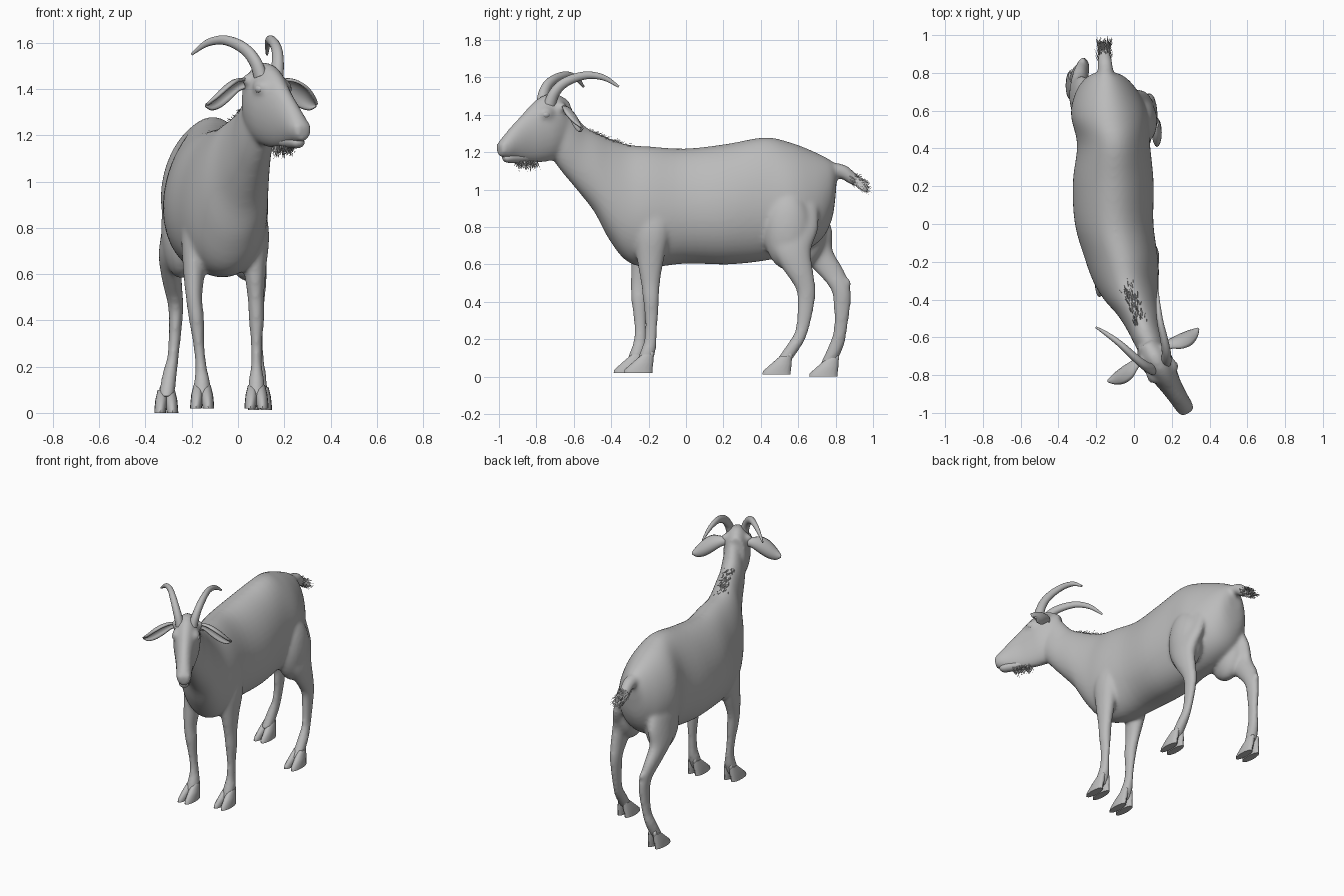
import bpy, bmesh, math, random
from mathutils import Vector, Matrix

random.seed(4)
if "Cube" in bpy.data.objects:
    bpy.data.objects.remove(bpy.data.objects["Cube"])

grey = bpy.data.materials.new("plain_grey")
grey.use_nodes = True
grey.diffuse_color = (0.5, 0.5, 0.5, 1)
grey.node_tree.nodes["Principled BSDF"].inputs["Base Color"].default_value = (0.5, 0.5, 0.5, 1)

# Head frame: x sideways, -y along the muzzle
HEAD = Matrix.Translation((0.105, -0.70, 0)) @ Matrix.Rotation(math.radians(30), 4, "Z")


def refine(rows, steps=4):
    """Catmull-Rom interpolation of rows of any length."""
    out = []
    for i in range(len(rows) - 1):
        p0, p1, p2 = rows[max(i - 1, 0)], rows[i], rows[i + 1]
        p3 = rows[min(i + 2, len(rows) - 1)]
        for k in range(steps):
            t = k / steps
            out.append([0.5 * (2 * b + (c - a) * t + (2 * a - 5 * b + 4 * c - d) * t * t
                               + (3 * b - a - 3 * c + d) * t ** 3)
                        for a, b, c, d in zip(p0, p1, p2, p3)])
    return out + [list(rows[-1])]


def loft(bm, rings, sides=20, egg=0.0, matrix=Matrix()):
    """Closed tube through rings of (centre, half axis a, half axis b)."""
    loops = []
    for c, a, b in rings:
        c, a, b = Vector(c), Vector(a), Vector(b)
        loop = []
        for i in range(sides):
            t = 2 * math.pi * i / sides
            p = c + a * math.cos(t) * (1 - egg * math.sin(t)) + b * math.sin(t)
            loop.append(bm.verts.new(matrix @ p))
        loops.append(loop)
    for u, v in zip(loops, loops[1:]):
        for i in range(sides):
            j = (i + 1) % sides
            bm.faces.new((u[i], u[j], v[j], v[i]))
    bm.faces.new(loops[0][::-1])
    bm.faces.new(loops[-1])


def ball(bm, centre, size, matrix=Matrix()):
    m = matrix @ Matrix.Translation(centre) @ Matrix.Diagonal((*size, 1))
    bmesh.ops.create_uvsphere(bm, u_segments=24, v_segments=16, radius=1, matrix=m)


def finish(bm, name, angle=50):
    bmesh.ops.recalc_face_normals(bm, faces=bm.faces)
    mesh = bpy.data.meshes.new(name)
    bm.to_mesh(mesh)
    bm.free()
    mesh.materials.append(grey)
    ob = bpy.data.objects.new(name, mesh)
    bpy.context.collection.objects.link(ob)
    bpy.ops.object.select_all(action="DESELECT")
    ob.select_set(True)
    bpy.context.view_layer.objects.active = ob
    bpy.ops.object.shade_smooth_by_angle(angle=math.radians(angle))
    return ob


def upright(rows):
    """Rings from rows of back y, z, underside y, z, centre x, half width."""
    return [((x, (yt + yb) / 2, (zt + zb) / 2), (w, 0, 0), (0, (yt - yb) / 2, (zt - zb) / 2))
            for yt, zt, yb, zb, x, w in refine(rows)]


# Trunk and neck
skin = bmesh.new()
trunk = [(.81, 1.12, .80, .97, -.15, .045), (.77, 1.16, .78, .84, -.148, .105),
         (.67, 1.21, .72, .73, -.143, .165), (.55, 1.255, .60, .66, -.13, .203),
         (.42, 1.28, .42, .62, -.108, .192), (.22, 1.245, .22, .60, -.11, .213),
         (0, 1.22, 0, .605, -.105, .207), (-.18, 1.23, -.2, .585, -.065, .192),
         (-.30, 1.24, -.32, .62, -.042, .17), (-.39, 1.265, -.415, .74, -.012, .143),
         (-.47, 1.30, -.49, .88, .025, .112), (-.54, 1.34, -.58, .995, .055, .09),
         (-.59, 1.40, -.66, 1.09, .08, .08), (-.63, 1.46, -.72, 1.17, .10, .07)]
loft(skin, upright(trunk), 48, 0.1)

# Skull
skull = [(.08, 1.48, .08, 1.20, 0, .06), (0, 1.515, .04, 1.175, 0, .08),
         (-.07, 1.505, -.02, 1.155, 0, .084), (-.13, 1.468, -.09, 1.145, 0, .072),
         (-.20, 1.403, -.16, 1.145, 0, .058), (-.27, 1.338, -.24, 1.155, .003, .05),
         (-.325, 1.28, -.30, 1.165, .006, .047), (-.354, 1.245, -.348, 1.178, .008, .034)]
loft(skin, upright(skull), 24, -0.04, HEAD)
for s in (-1, 1):
    ball(skin, (s * .058, -.085, 1.405), (.03, .05, .038), HEAD)
    ball(skin, (s * .026 + .006, -.325, 1.235), (.02, .026, .022), HEAD)
    ball(skin, (s * .06, .0, 1.44), (.04, .03, .03), HEAD)

# Legs share a thickness profile (z, half width, half depth) per pair
FORE = [(.95, .045, .10), (.78, .058, .095), (.62, .048, .072), (.5, .036, .052), (.41, .034, .044),
        (.3, .025, .035), (.2, .025, .035), (.13, .036, .042), (.06, .036, .042)]
HIND = [(.98, .05, .12), (.8, .06, .14), (.68, .053, .105), (.57, .043, .08), (.47, .034, .054),
        (.38, .029, .046), (.25, .025, .037), (.17, .032, .042), (.07, .036, .042)]
legs = [
    (FORE, (.06, .077, .074, .077, .08, .08, .08, .08, .08),
     (-.17, -.18, -.19, -.19, -.187, -.185, -.19, -.205, -.23), .02),
    (FORE, (-.18, -.187, -.19, -.19, -.18, -.17, -.16, -.155, -.155),
     (-.18, -.19, -.22, -.245, -.25, -.245, -.245, -.26, -.285), .02),
    (HIND, (-.01, .04, .07, .08, .08, .08, .085, .09, .095),
     (.58, .57, .565, .60, .64, .64, .62, .58, .51), .012),
    (HIND, (-.245, -.268, -.29, -.285, -.27, -.27, -.28, -.295, -.31),
     (.58, .64, .68, .765, .825, .834, .825, .805, .76), .0)]
hooves = bmesh.new()
TOE = [(-.002, 0, .025, .076), (0, .018, .026, .074), (.025, .058, .026, .054), (.05, .10, .02, .03)]
for profile, xs, ys, ground in legs:
    rows = refine([(x, y, *p) for p, x, y in zip(profile, xs, ys)])
    loft(skin, [((x, y, z), (w, 0, 0), (0, d, 0)) for x, y, z, w, d in rows])
    # Cloven hoof and dewclaws
    for s in (-1, 1):
        loft(hooves, [((xs[-1] + s * (.027 - z * .1), ys[-1] - .024 + dy, ground + z),
                       (w, 0, 0), (0, d, 0)) for dy, z, w, d in TOE], 16)
        ball(hooves, (xs[-1] + s * .018, ys[-1] + .045, ground + .10), (.012, .014, .02))
finish(hooves, "hooves")

# Thigh muscles and hock points
ball(skin, (.035, .545, .78), (.088, .13, .21))
ball(skin, (-.245, .61, .79), (.088, .14, .21))
ball(skin, (.08, .672, .485), (.02, .02, .03))
ball(skin, (-.27, .863, .50), (.02, .02, .03))

# Tail dock
tail = refine([(-.15, .77, 1.105, .045), (-.152, .84, 1.095, .04),
               (-.156, .89, 1.06, .034), (-.16, .945, 1.025, .018)])
loft(skin, [((x, y, z), (r, 0, 0), (0, .4 * r, .9 * r)) for x, y, z, r in tail])

# Blend trunk, skull, legs and tail into one skin
body = finish(skin, "body")
remesh = body.modifiers.new("blend", "REMESH")
remesh.mode = "VOXEL"
remesh.voxel_size = 0.01
remesh.use_smooth_shade = True
relax = body.modifiers.new("relax", "SMOOTH")
relax.factor = 0.5
relax.iterations = 16

# Lower jaw, leaving a crease for the mouth
jaw = bmesh.new()
loft(jaw, upright([(-.14, 1.21, -.13, 1.165, 0, .022), (-.2, 1.20, -.19, 1.147, .002, .03),
                   (-.27, 1.20, -.265, 1.143, .004, .033), (-.305, 1.19, -.305, 1.146, .006, .028),
                   (-.325, 1.18, -.322, 1.158, .008, .014)]), 16, 0, HEAD)
finish(jaw, "lower_jaw")

# Horns, ears and eyes on both sides
HORN = [(.04, -.055, 1.455, .034), (.054, -.04, 1.51, .03), (.073, -.003, 1.56, .027),
        (.095, .06, 1.595, .024), (.12, .14, 1.612, .02), (.153, .218, 1.597, .015), (.188, .285, 1.55, .006)]
EAR = [(.06, .018, 1.435, .024), (.10, .025, 1.43, .03), (.15, .02, 1.415, .05),
       (.20, .015, 1.385, .052), (.245, .01, 1.35, .032), (.275, .008, 1.33, .004)]
for side, s in (("right", -1), ("left", 1)):
    horn = bmesh.new()
    rows = refine([(s * x, y, z, r) for x, y, z, r in HORN], 6)
    pts = [Vector(r[:3]) for r in rows]
    rings = []
    for i, p in enumerate(pts):
        tangent = (pts[min(i + 1, len(pts) - 1)] - pts[max(i - 1, 0)]).normalized()
        a = tangent.cross(Vector((1, 0, 0))).normalized()
        rings.append((p, a * rows[i][3], a.cross(tangent) * rows[i][3] * .85))
    loft(horn, rings, 16, 0, HEAD)
    finish(horn, side + "_horn")

    ear = bmesh.new()
    wide, cup = Vector((0, -.6, .8)), Vector((0, -.8, -.6))
    grid = []
    for x, y, z, w in refine(EAR):
        grid.append([ear.verts.new(HEAD @ (Vector((s * x, y, z)) + wide * w * math.sin(v * .35)
                                           + cup * w * .9 * (1 - math.cos(v * .35))))
                     for v in range(-4, 5)])
    for u, v in zip(grid, grid[1:]):
        for i in range(8):
            ear.faces.new((u[i], u[i + 1], v[i + 1], v[i]))
    shell = finish(ear, side + "_ear").modifiers.new("thickness", "SOLIDIFY")
    shell.thickness = 0.012
    shell.offset = 0

    eye = bmesh.new()
    ball(eye, (s * .07, -.095, 1.40), (.018, .024, .018), HEAD)
    finish(eye, side + "_eye")


# Coarse hair as thin tapered strands
def hair(name, count, place, width=0.003):
    bm = bmesh.new()
    for _ in range(count):
        root, way = place()
        way += Vector([random.gauss(0, .008) for _ in range(3)])
        m = Matrix.Translation(root + way / 2) @ way.to_track_quat("Z", "Y").to_matrix().to_4x4()
        bmesh.ops.create_cone(bm, segments=3, radius1=width, radius2=0.0004, depth=way.length, matrix=m)
    finish(bm, name)


def mane_strand():
    t, s = random.random(), random.uniform(-1, 1)
    root = Vector((-.03 + .07 * t + s * .035, -.34 - .2 * t, 1.238 + .085 * t - .014 * s * s))
    return root, Vector((-.008, .032, -.003))


def beard_strand():
    root = HEAD @ Vector((random.uniform(-.025, .025), random.uniform(-.24, -.12), 1.155))
    return root, Vector((0, .01, random.uniform(-.045, -.015)))


def tail_strand():
    t, a = random.random(), random.uniform(0, 6.28)
    root = Vector((-.158 + .026 * math.cos(a), .85 + .085 * t, 1.078 - .05 * t + .022 * math.sin(a)))
    return root, Vector((.006 * math.cos(a), .05, -.02 + .006 * math.sin(a)))


hair("mane", 150, mane_strand)
hair("beard", 200, beard_strand)
hair("tail_tuft", 320, tail_strand)
